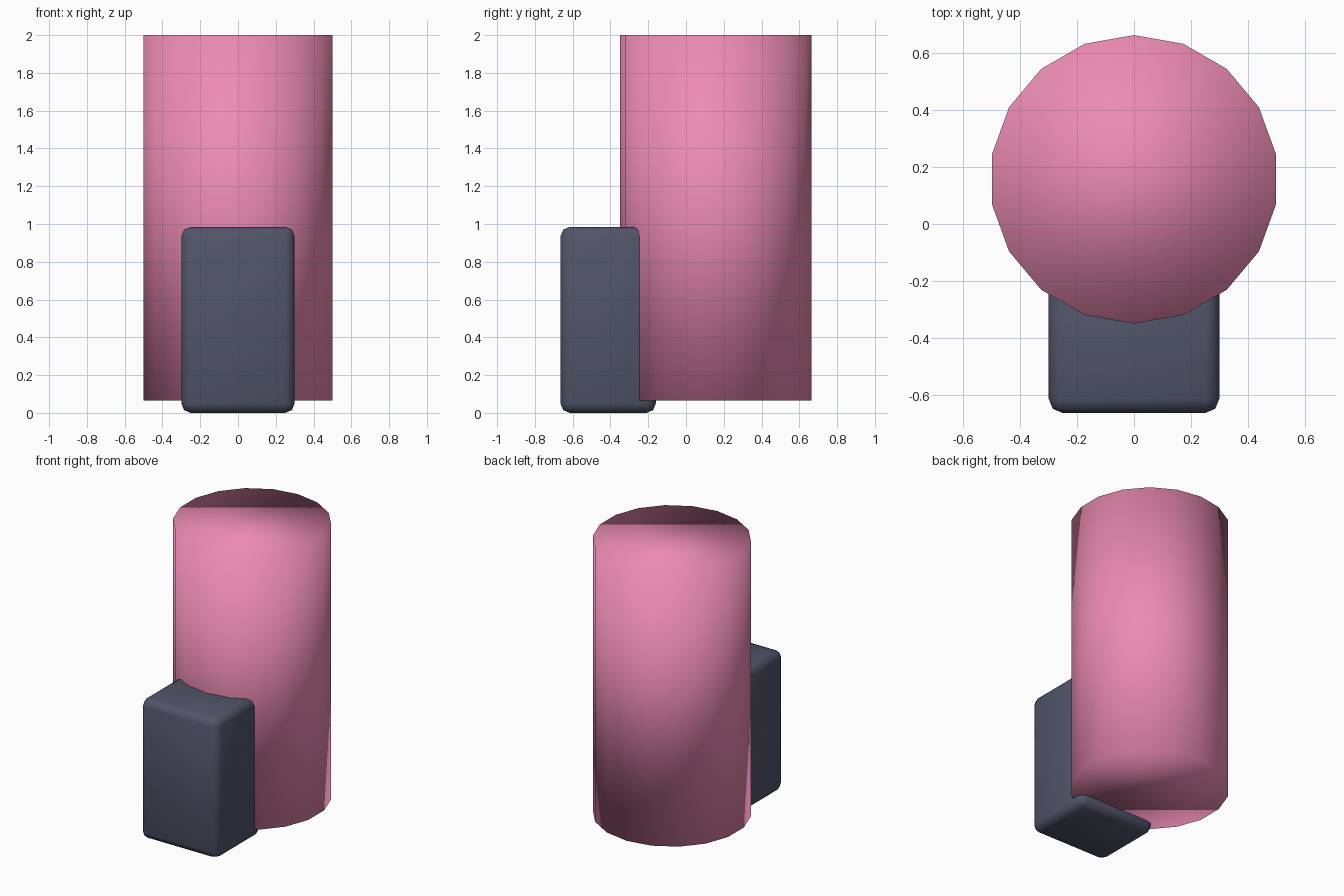
import bpy, math

if "Cube" in bpy.data.objects:
    bpy.data.objects.remove(bpy.data.objects["Cube"])


def paint(obj, name, color):
    mat = bpy.data.materials.new(name)
    mat.diffuse_color = (*color, 1)
    mat.use_nodes = True
    mat.node_tree.nodes["Principled BSDF"].inputs["Base Color"].default_value = mat.diffuse_color
    obj.data.materials.append(mat)


# Upright column: 18-sided, smooth shaded over the caps as well
bpy.ops.mesh.primitive_cylinder_add(vertices=18, radius=0.507, depth=1.935,
                                    location=(0, 0.157, 1.0325))
column = bpy.context.object
column.name = "column"
bpy.ops.object.shade_smooth()
paint(column, "pink", (0.84, 0.26, 0.45))

# Rounded block sunk into the front of the column
bpy.ops.mesh.primitive_cube_add(size=1, location=(0, -0.412, 0.4925))
block = bpy.context.object
block.name = "front_block"
block.scale = (0.6, 0.505, 0.985)
bpy.ops.object.transform_apply(location=False, rotation=False, scale=True)
bevel = block.modifiers.new("rounded_edges", "BEVEL")
bevel.width = 0.05
bevel.segments = 2
bevel.limit_method = "NONE"
bpy.ops.object.shade_smooth()
paint(block, "slate", (0.08, 0.09, 0.14))
